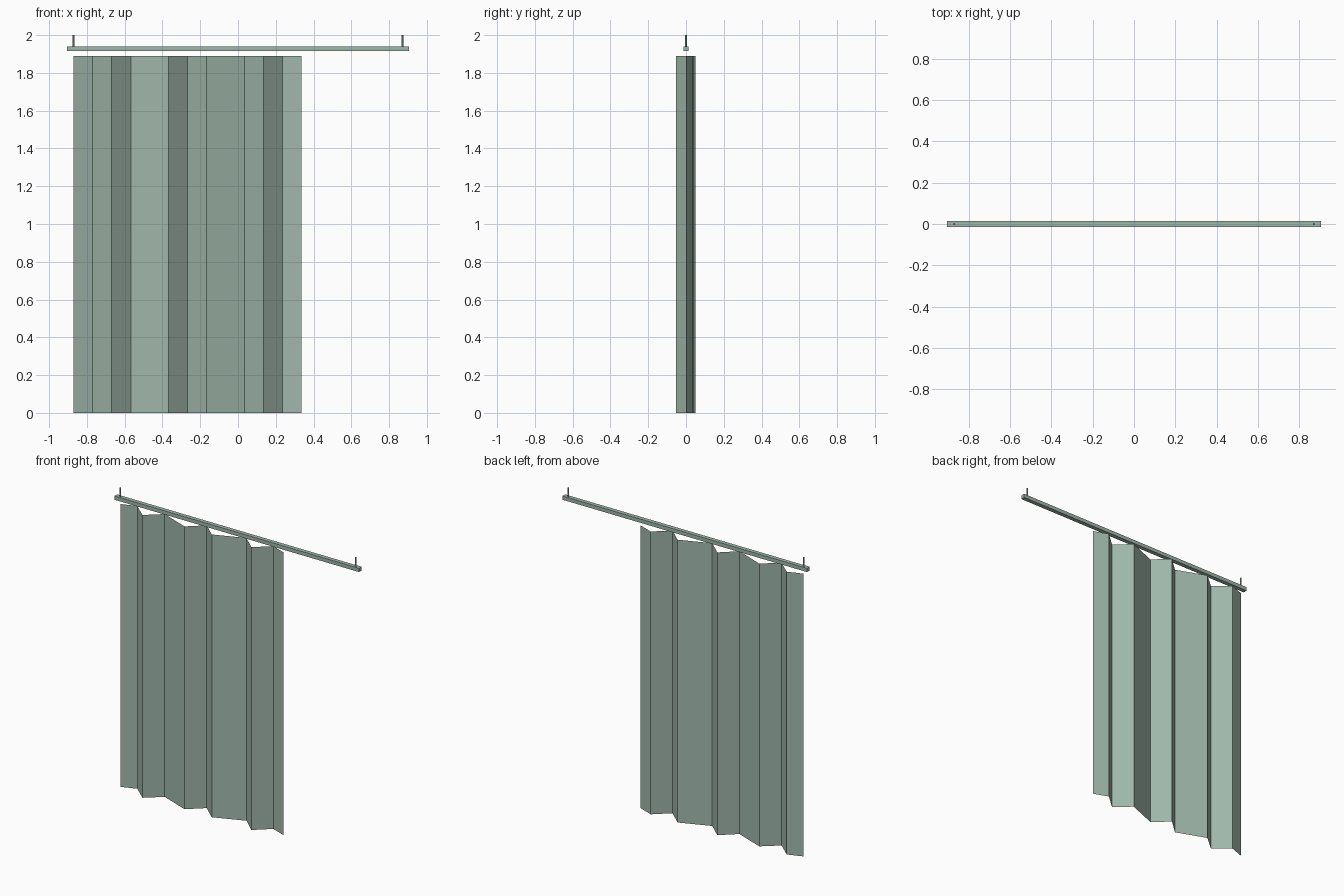
import bpy, bmesh

if "Cube" in bpy.data.objects:
    bpy.data.objects.remove(bpy.data.objects["Cube"])

mat = bpy.data.materials.new("sage green")
mat.diffuse_color = (0.352, 0.474, 0.407, 1)
mat.use_nodes = True
mat.node_tree.nodes["Principled BSDF"].inputs["Base Color"].default_value = mat.diffuse_color


def finish(bm, name):
    mesh = bpy.data.meshes.new(name)
    bm.to_mesh(mesh)
    bm.free()
    mesh.materials.append(mat)
    obj = bpy.data.objects.new(name, mesh)
    bpy.context.collection.objects.link(obj)
    return obj


# Curtain: a thin pleated sheet, zigzag profile (x, y) pulled up
profile = [(-0.87, 0), (-0.77, 0.036), (-0.67, -0.052), (-0.567, 0.036),
           (-0.367, -0.04), (-0.267, 0.05), (-0.166, -0.04), (0.035, 0.04),
           (0.135, -0.052), (0.235, 0.037), (0.335, 0)]
bm = bmesh.new()
low = [bm.verts.new((x, y, 0)) for x, y in profile]
high = [bm.verts.new((x, y, 1.89)) for x, y in profile]
for i in range(len(profile) - 1):
    bm.faces.new((low[i], low[i + 1], high[i + 1], high[i]))
finish(bm, "curtain")

# Rail: a slim bar above the curtain
bm = bmesh.new()
bmesh.ops.create_cube(bm, size=1)
bmesh.ops.scale(bm, vec=(1.81, 0.028, 0.025), verts=bm.verts)
bmesh.ops.translate(bm, vec=(0, 0, 1.9275), verts=bm.verts)
finish(bm, "rail")

# Hanger rods: one near each end of the rail
for side, x in (("left", -0.87), ("right", 0.87)):
    bm = bmesh.new()
    bmesh.ops.create_cone(bm, cap_ends=True, segments=8, radius1=0.005,
                          radius2=0.005, depth=0.065)
    bmesh.ops.translate(bm, vec=(x, 0, 1.9675), verts=bm.verts)
    finish(bm, side + "_hanger_rod")
